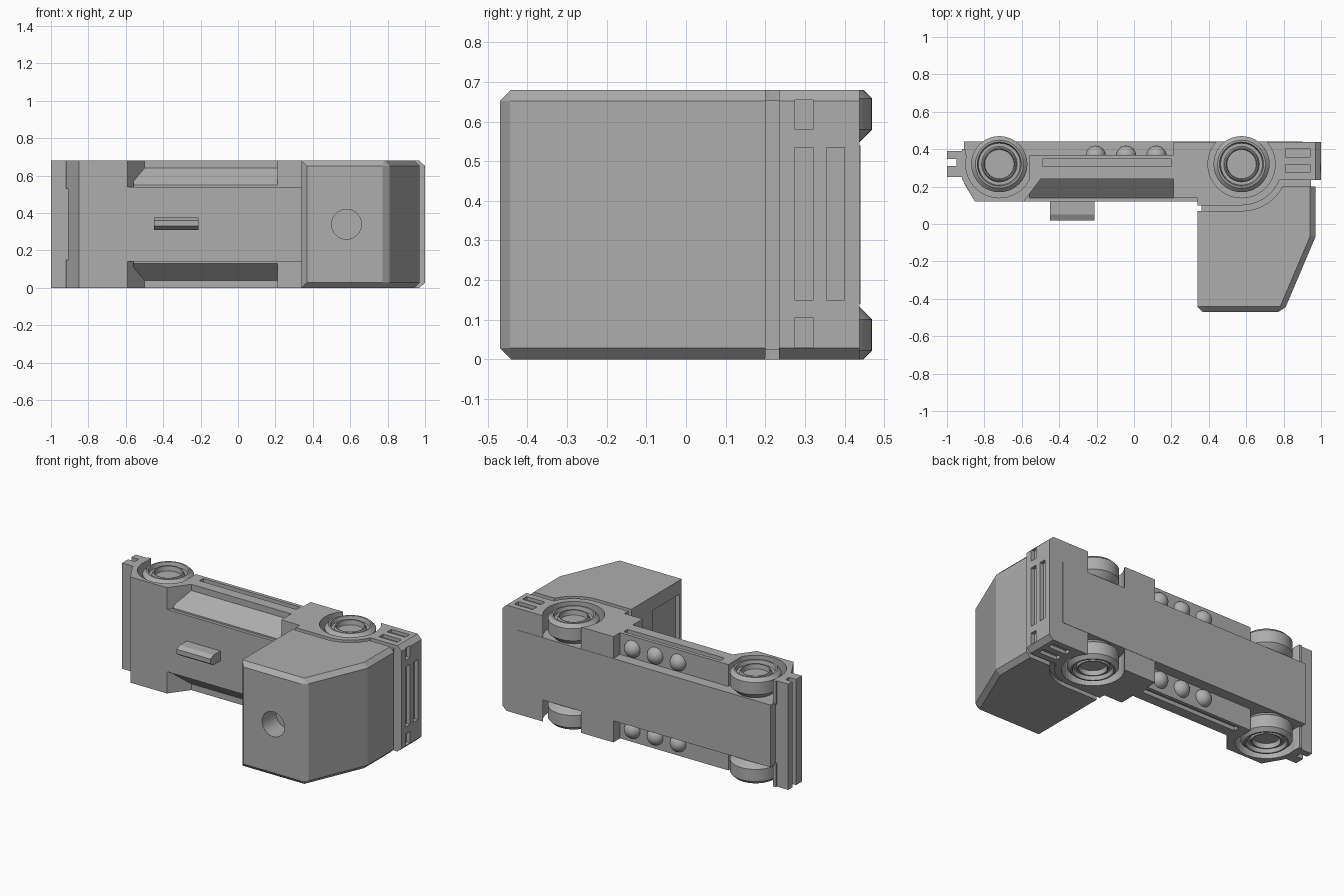
import bpy, bmesh, math
from mathutils import Vector

if "Cube" in bpy.data.objects:
    bpy.data.objects.remove(bpy.data.objects["Cube"])

WIDTH = 0.68
MID = WIDTH / 2
WHEEL_Y = 0.32
REAR_X, FRONT_X = -0.72, 0.575

grey = bpy.data.materials.new("plain grey")
grey.use_nodes = True
grey.diffuse_color = (0.42, 0.42, 0.42, 1)
grey.node_tree.nodes["Principled BSDF"].inputs["Base Color"].default_value = (0.42, 0.42, 0.42, 1)


def finish(name, bm):
    bmesh.ops.recalc_face_normals(bm, faces=bm.faces)
    mesh = bpy.data.meshes.new(name)
    bm.to_mesh(mesh)
    bm.free()
    mesh.materials.append(grey)
    ob = bpy.data.objects.new(name, mesh)
    bpy.context.scene.collection.objects.link(ob)
    return ob


def extrude(bm, pts, axis, a, b):
    """Extrude a 2D outline along an axis; the outline uses the other two axes in order."""
    def place(p, t):
        co = list(p)
        co.insert("xyz".index(axis), t)
        return bm.verts.new(co)
    low = [place(p, a) for p in pts]
    high = [place(p, b) for p in pts]
    bm.faces.new(low)
    bm.faces.new(high)
    for i in range(len(pts)):
        j = (i + 1) % len(pts)
        bm.faces.new((low[i], low[j], high[j], high[i]))


def prism(name, pts, axis, a, b):
    bm = bmesh.new()
    extrude(bm, pts, axis, a, b)
    return finish(name, bm)


def box(bm, x0, x1, y0, y1, z0, z1):
    extrude(bm, [(x0, y0), (x1, y0), (x1, y1), (x0, y1)], "z", z0, z1)


def arc(cx, r, start, end, n=16):
    angles = [math.radians(start + (end - start) * i / n) for i in range(n + 1)]
    return [(cx + r * math.cos(t), WHEEL_Y + r * math.sin(t)) for t in angles]


def cut(ob, bm):
    """Subtract the cutter mesh and remove the helper."""
    cutter = finish("cutter", bm)
    cutter.hide_render = True
    mod = ob.modifiers.new("cut", "BOOLEAN")
    mod.operation, mod.solver, mod.object = "DIFFERENCE", "EXACT", cutter
    result = bpy.data.meshes.new_from_object(
        ob.evaluated_get(bpy.context.evaluated_depsgraph_get()))
    ob.modifiers.clear()
    ob.data = result
    bpy.data.objects.remove(cutter)


def smooth(ob):
    bpy.ops.object.select_all(action="DESELECT")
    ob.select_set(True)
    bpy.context.view_layer.objects.active = ob
    bpy.ops.object.shade_smooth_by_angle(angle=math.radians(30))


# Chassis core and deck
prism("chassis", [(-0.91, 0.44), (-0.91, 0.22), (-0.85, 0.12), (0.9, 0.12), (0.9, 0.44)],
      "z", 0.14, 0.54)

# Rear bumper with a long groove
prism("rear_bumper", [(-1, 0.25), (-0.9, 0.25), (-0.9, 0.39), (-1, 0.39),
                      (-1, 0.347), (-0.95, 0.347), (-0.95, 0.31), (-1, 0.31)], "z", 0, WIDTH)

# Cab shell with chamfered roof, windscreen and front
cab_bm = bmesh.new()
cab_pts = [(0.34, -0.47), (0.8, -0.47), (0.97, -0.07), (0.97, 0.2)]
extrude(cab_bm, cab_pts + arc(FRONT_X, 0.25, -28.7, -90, 10) + [(0.34, 0.07)], "z", 0, WIDTH)


def chamfered(edge):
    a, b = (v.co for v in edge.verts)
    if abs(a.z - b.z) > 0.1:
        return a.y < -0.4
    return (a.y + b.y) / 2 < -0.4 or (min(a.x, b.x) > 0.796 and min(a.y, b.y) < 0.1)


bmesh.ops.bevel(cab_bm, geom=[e for e in cab_bm.edges if chamfered(e)],
                offset=0.028, segments=1, affect="EDGES")
cab = finish("cab", cab_bm)

# Round roof opening and recessed rear window
hole = bmesh.new()
ring = [(0.58 + 0.08 * math.cos(t * math.tau / 32), MID + 0.08 * math.sin(t * math.tau / 32))
        for t in range(32)]
extrude(hole, ring, "y", -0.6, -0.33)
cut(cab, hole)
window = bmesh.new()
box(window, 0.2, 0.37, -0.42, -0.15, 0.09, WIDTH - 0.09)
cut(cab, window)

# Recessed band between the cab and the lower body
prism("cab_joint", [(0.36, 0.0), (0.945, 0.0), (0.945, 0.3)]
      + arc(FRONT_X, 0.2, -6, -90) + [(0.36, 0.12)], "z", 0.025, WIDTH - 0.025)

# Front bumper with grille and side slots
bumper = prism("front_bumper", [(0.765, 0), (0.97, 0), (1, 0.028), (1, WIDTH - 0.028),
                                (0.97, WIDTH), (0.765, WIDTH)], "y", 0.235, 0.438)
slots = bmesh.new()
for z0, z1 in ((0.03, 0.105), (0.15, 0.535), (0.58, 0.655)):
    box(slots, 0.975, 1.1, 0.275, 0.32, z0, z1)
box(slots, 0.975, 1.1, 0.355, 0.4, 0.15, 0.535)
for y in (0.275, 0.358):
    box(slots, 0.81, 0.94, y, y + 0.043, -0.1, 0.022)
    box(slots, 0.81, 0.94, y, y + 0.043, WIDTH - 0.022, WIDTH + 0.1)
cut(bumper, slots)

# Deck hatch with sloping sides
prism("deck_hatch", [(0.13, 0.31), (0.05, 0.31), (0.02, 0.33), (0.02, 0.36),
                     (0.05, 0.375), (0.13, 0.375)], "x", -0.45, -0.21)

# Parts repeated on both flanks
for side, flip in (("upper", False), ("lower", True)):
    def fz(z):
        return WIDTH - z if flip else z

    # Rear fender around the wheel arch, with a slanted front end
    prism("rear_fender_" + side,
          [(-0.92, 0.4), (-0.92, 0.24), (-0.85, 0.12), (-0.59, 0.12), (-0.5, 0.24), (-0.5, 0.36)]
          + arc(REAR_X, 0.18, 12, -192, 24) + [(-0.9, 0.4)], "z", fz(0.53), fz(WIDTH))

    # Front fender, step block and wheel arch
    prism("front_fender_" + side,
          [(0.21, 0.438), (0.21, 0.14), (0.34, 0.14), (0.34, 0.1)]
          + arc(FRONT_X, 0.22, -90, -22.7, 10) + [(0.8, 0.235), (0.8, 0.438)]
          + arc(FRONT_X, 0.18, 41, -221, 28), "z", fz(0.53), fz(WIDTH))

    # Side skirt with sloping top and a long slot
    section = [(0.14, 0.5), (0.14, 0.55), (0.24, 0.64), (0.24, WIDTH), (0.37, WIDTH), (0.37, 0.5)]
    skirt = prism("side_skirt_" + side, [(y, fz(z)) for y, z in section], "x", -0.56, 0.215)
    slot = bmesh.new()
    box(slot, -0.49, 0.2, 0.308, 0.347, *sorted((fz(0.655), fz(0.8))))
    cut(skirt, slot)

    # Rounded tanks below the skirt
    for n, x in enumerate((-0.205, -0.042, 0.12)):
        bm = bmesh.new()
        bmesh.ops.create_uvsphere(bm, u_segments=24, v_segments=12, radius=0.054)
        bmesh.ops.translate(bm, verts=bm.verts, vec=Vector((x, 0.365, fz(0.6))))
        smooth(finish("tank_%s_%d" % (side, n + 1), bm))

    # Wheels turned from a profile
    for end, cx in (("rear", REAR_X), ("front", FRONT_X)):
        bm = bmesh.new()
        profile = [(0, 0.53), (0.115, 0.545), (0.15, 0.58), (0.15, 0.658), (0.128, WIDTH),
                   (0.118, WIDTH), (0.112, 0.655), (0.095, 0.655), (0.088, 0.67),
                   (0.082, 0.67), (0.078, 0.64), (0, 0.64)]
        verts = [bm.verts.new((cx + r, WHEEL_Y, fz(z))) for r, z in profile]
        edges = [bm.edges.new(pair) for pair in zip(verts, verts[1:])]
        bmesh.ops.spin(bm, geom=verts + edges, cent=(cx, WHEEL_Y, 0), axis=(0, 0, 1),
                       angle=math.tau, steps=40)
        bmesh.ops.remove_doubles(bm, verts=bm.verts, dist=0.0005)
        smooth(finish("%s_wheel_%s" % (end, side), bm))
